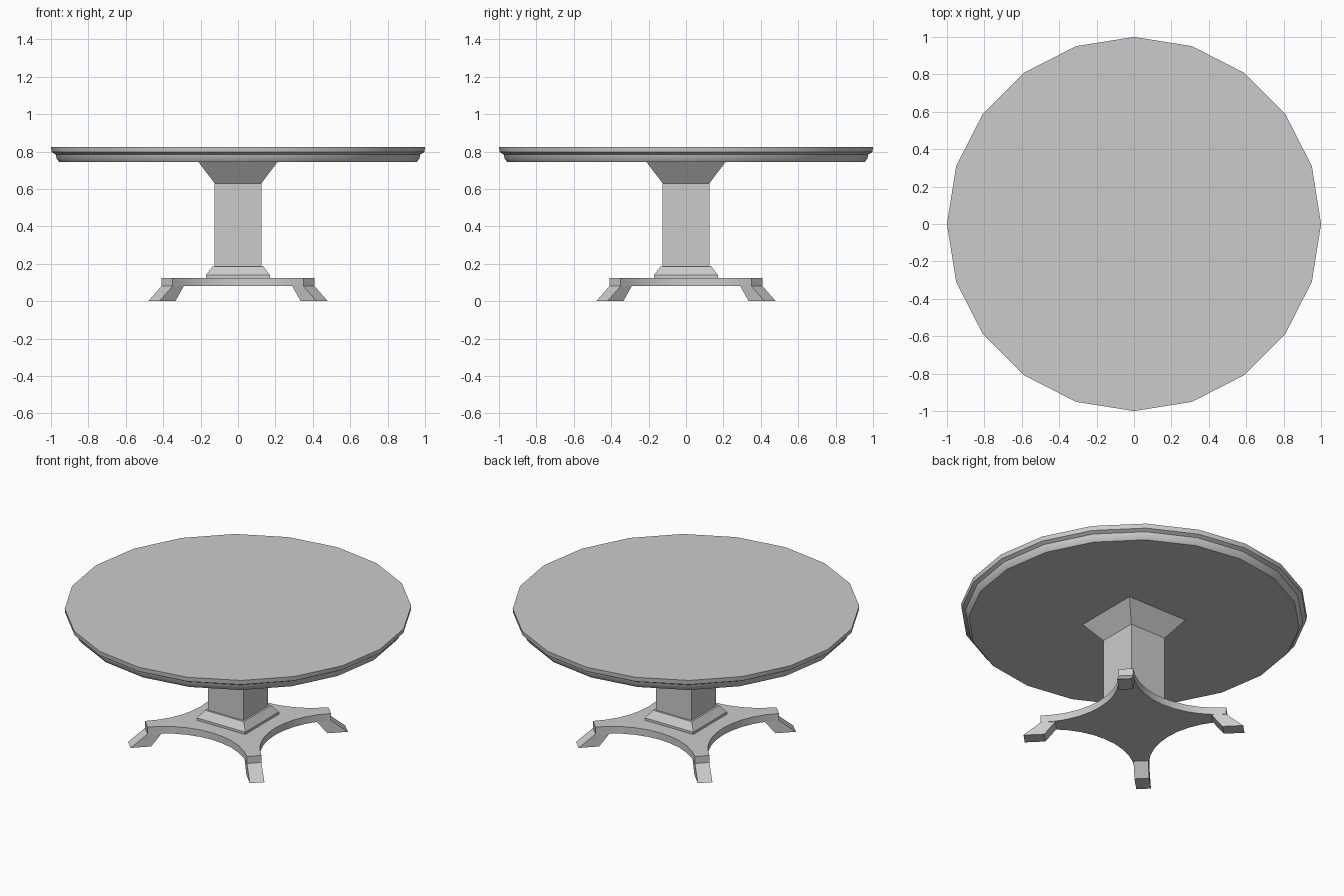
import bpy, bmesh, math

if "Cube" in bpy.data.objects:
    bpy.data.objects.remove(bpy.data.objects["Cube"])


def loft(name, rings, smooth=None):
    """Skin a stack of equal-length point rings and cap both ends."""
    bm = bmesh.new()
    loops = [[bm.verts.new(p) for p in ring] for ring in rings]
    n = len(loops[0])
    for a, b in zip(loops, loops[1:]):
        for i in range(n):
            j = (i + 1) % n
            bm.faces.new((a[i], a[j], b[j], b[i]))
    bm.faces.new(loops[0][::-1])
    bm.faces.new(loops[-1])
    bmesh.ops.recalc_face_normals(bm, faces=bm.faces)
    mesh = bpy.data.meshes.new(name)
    bm.to_mesh(mesh)
    bm.free()
    obj = bpy.data.objects.new(name, mesh)
    bpy.context.collection.objects.link(obj)
    if smooth:
        bpy.ops.object.select_all(action='DESELECT')
        obj.select_set(True)
        bpy.context.view_layer.objects.active = obj
        bpy.ops.object.shade_smooth_by_angle(angle=math.radians(smooth))
    return obj


def polygon(sides, r, z, start=0.0):
    return [(r * math.cos(start + math.tau * i / sides),
             r * math.sin(start + math.tau * i / sides), z) for i in range(sides)]


def square(half, z):
    return polygon(4, half * math.sqrt(2), z, math.pi / 4)


def turn(p, k):
    """Rotate a point by k quarter turns about z."""
    x, y, z = p
    for _ in range(k):
        x, y = -y, x
    return (x, y, z)


# Round top with stepped rim
rim = [(0.955, 0.743), (0.97, 0.762), (0.975, 0.785), (0.997, 0.797), (1.0, 0.825)]
loft("table_top", [polygon(20, r, z) for r, z in rim], smooth=30)

# Square column, flaring under the top
loft("column", [square(h, z) for h, z in
                [(0.125, 0.12), (0.125, 0.63), (0.212, 0.745)]])

# Moulding at the foot of the column
loft("column_moulding", [square(h, z) for h, z in
                         [(0.17, 0.12), (0.17, 0.14), (0.137, 0.185)]])

# Base plate with concave sides and clipped corners
end, edge, dip, steps = 0.35, 0.41, 0.26, 10
sag = edge - dip
radius = (end ** 2 + sag ** 2) / (2 * sag)
half_angle = math.asin(end / radius)
outline = []
for k in range(4):
    for i in range(steps + 1):
        t = half_angle * (2 * i / steps - 1)
        y = -(dip + radius * (1 - math.cos(t)))
        outline.append(turn((radius * math.sin(t), y, 0), k))
loft("base_plate", [[(x, y, z) for x, y, _ in outline] for z in (0.08, 0.125)], smooth=30)

# Splayed feet, square to the diagonals
foot_top = [(0.41, 0.35, 0.08), (0.35, 0.41, 0.08), (0.29, 0.35, 0.08), (0.35, 0.29, 0.08)]
foot_low = [(0.48, 0.42, 0), (0.42, 0.48, 0), (0.335, 0.395, 0), (0.395, 0.335, 0)]
for k, side in enumerate(("back_right", "back_left", "front_left", "front_right")):
    loft(side + "_foot", [[turn(p, k) for p in ring] for ring in (foot_low, foot_top)])
